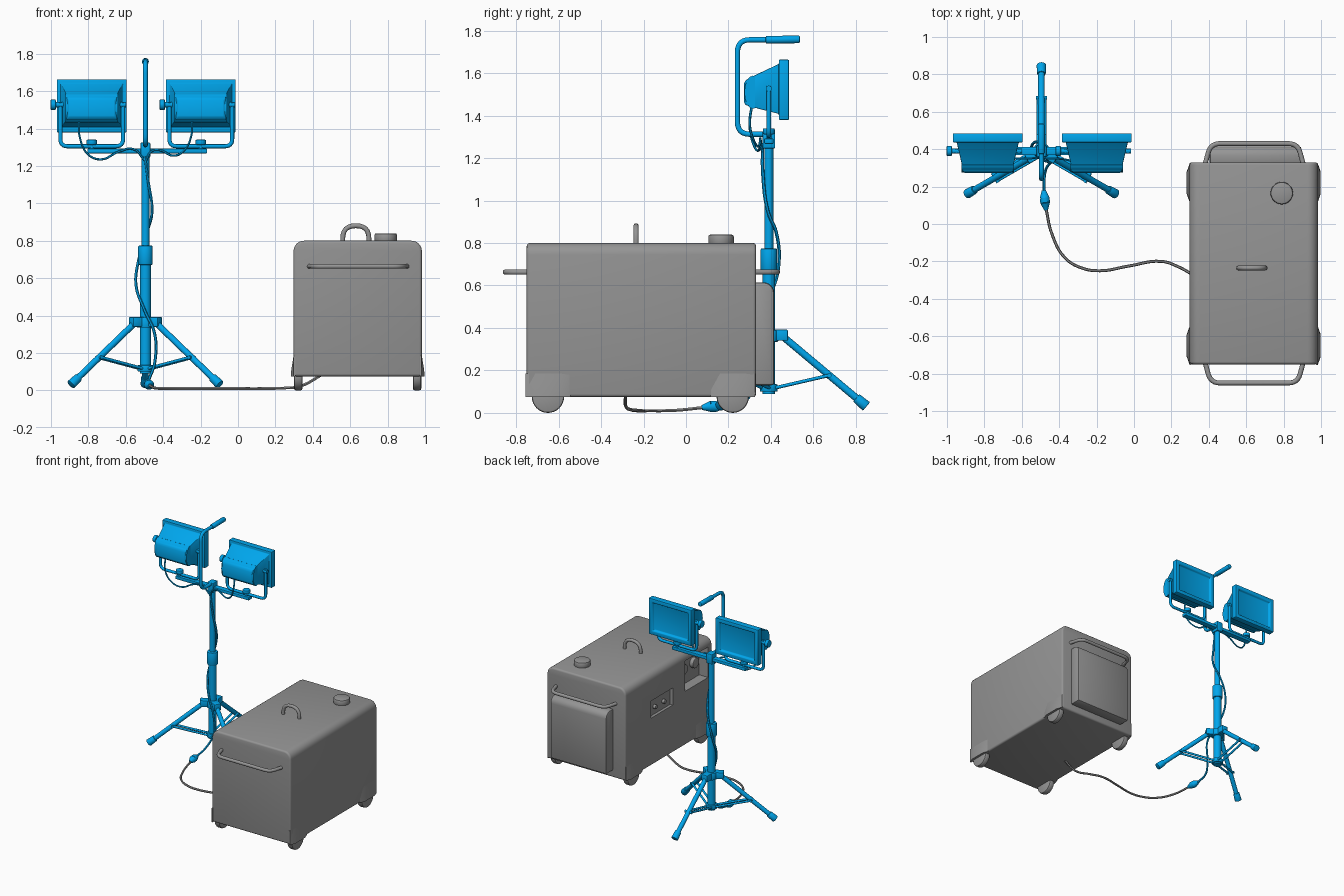
import bpy, bmesh, math
from mathutils import Vector as V

if "Cube" in bpy.data.objects:
    bpy.data.objects.remove(bpy.data.objects["Cube"])

blue = bpy.data.materials.new("blue_paint")
blue.diffuse_color = (0.0, 0.38, 0.84, 1)
blue.use_nodes = True
blue.node_tree.nodes["Principled BSDF"].inputs["Base Color"].default_value = blue.diffuse_color
grey = bpy.data.materials.new("dark_grey")
grey.diffuse_color = (0.3, 0.3, 0.3, 1)
grey.use_nodes = True
grey.node_tree.nodes["Principled BSDF"].inputs["Base Color"].default_value = grey.diffuse_color


def finish(ob, mat=None, bevel=0, segs=2):
    bpy.ops.object.select_all(action='DESELECT')
    ob.select_set(True)
    bpy.context.view_layer.objects.active = ob
    if not ob.data.materials:
        ob.data.materials.append(mat or grey)
    if bevel:
        m = ob.modifiers.new("bevel", 'BEVEL')
        m.width, m.segments, m.limit_method = bevel, segs, 'ANGLE'
        bpy.ops.object.modifier_apply(modifier=m.name)
    bpy.ops.object.shade_smooth_by_angle(angle=math.radians(38))
    return ob


def from_bm(name, bm, mat=None, bevel=0, segs=2):
    bmesh.ops.recalc_face_normals(bm, faces=bm.faces)
    me = bpy.data.meshes.new(name)
    bm.to_mesh(me)
    bm.free()
    ob = bpy.data.objects.new(name, me)
    bpy.context.collection.objects.link(ob)
    return finish(ob, mat, bevel, segs)


def loft(name, rings, mat=None, bevel=0, segs=2):
    bm = bmesh.new()
    rs = [[bm.verts.new(p) for p in r] for r in rings]
    n = len(rs[0])
    for a, b in zip(rs, rs[1:]):
        for i in range(n):
            bm.faces.new((a[i], a[(i + 1) % n], b[(i + 1) % n], b[i]))
    bm.faces.new(rs[0])
    bm.faces.new(rs[-1])
    return from_bm(name, bm, mat, bevel, segs)


def box(name, lo, hi, mat=None, bevel=0, segs=2):
    rings = [[(lo[0], lo[1], z), (hi[0], lo[1], z), (hi[0], hi[1], z), (lo[0], hi[1], z)]
             for z in (lo[2], hi[2])]
    return loft(name, rings, mat, bevel, segs)


def rod(name, a, b, r, mat=None, r2=None, bevel=0, n=20):
    a, b = V(a), V(b)
    bm = bmesh.new()
    bmesh.ops.create_cone(bm, cap_ends=True, segments=n, radius1=r,
                          radius2=r if r2 is None else r2, depth=(b - a).length)
    q = (b - a).to_track_quat('Z', 'Y')
    for v in bm.verts:
        v.co = q @ v.co + (a + b) / 2
    return from_bm(name, bm, mat, bevel)


def tube(name, pts, r, mat=None, corner=0):
    """Tube along a path: filleted polyline when corner > 0, else a flowing cable."""
    pts = [V(p) for p in pts]
    cu = bpy.data.curves.new(name, 'CURVE')
    cu.dimensions, cu.bevel_depth, cu.use_fill_caps = '3D', r, True
    cu.bevel_resolution = 3 if corner else 1
    if corner:
        path = [pts[0]]
        for p, c, q in zip(pts, pts[1:], pts[2:]):
            a = c + (p - c).normalized() * corner
            b = c + (q - c).normalized() * corner
            path += [a.lerp(c, t / 6).lerp(c.lerp(b, t / 6), t / 6) for t in range(7)]
        path.append(pts[-1])
        s = cu.splines.new('POLY')
        s.points.add(len(path) - 1)
        for sp, p in zip(s.points, path):
            sp.co = (*p, 1)
    else:
        s = cu.splines.new('BEZIER')
        s.resolution_u = 6
        s.bezier_points.add(len(pts) - 1)
        for bp, p in zip(s.bezier_points, pts):
            bp.co = p
            bp.handle_left_type = bp.handle_right_type = 'AUTO'
    ob = bpy.data.objects.new(name, cu)
    bpy.context.collection.objects.link(ob)
    bpy.ops.object.select_all(action='DESELECT')
    ob.select_set(True)
    bpy.context.view_layer.objects.active = ob
    bpy.ops.object.convert(target='MESH')
    return finish(bpy.context.view_layer.objects.active, mat)


# ---- generator housing: rounded-top profile run along y
X0, X1, Y0, Y1, R = 0.297, 0.983, -0.75, 0.33, 0.055
arc = [(math.cos(t * math.pi / 12), math.sin(t * math.pi / 12)) for t in range(7)]
prof = [(X1, 0.075)] + [(X1 - R + R * c, 0.8 - R + R * s) for c, s in arc]
prof += [(X0 + R - R * c, 0.8 - R + R * s) for c, s in reversed(arc)] + [(X0, 0.075)]
body = loft("generator_housing", [[(x, y, z) for x, z in prof] for y in (Y0, Y1)], bevel=0.014, segs=3)

# recesses in the left side for the control panel and the outlets
for lo, hi in (((0.2, -0.26, 0.45), (0.32, 0.01, 0.585)), ((0.2, -0.70, 0.50), (0.375, -0.41, 0.74))):
    cut = box("recess_cutter", lo, hi)
    m = body.modifiers.new("recess", 'BOOLEAN')
    m.operation, m.solver, m.object = 'DIFFERENCE', 'EXACT', cut
    bpy.context.view_layer.objects.active = body
    bpy.ops.object.modifier_apply(modifier=m.name)
    bpy.data.objects.remove(cut)
finish(body)
for y in (-0.06, -0.17):
    rod("control_knob", (0.325, y, 0.51), (0.298, y, 0.51), 0.016, bevel=0.004)
for y in (-0.48, -0.62):
    rod("outlet_socket", (0.38, y, 0.63), (0.345, y, 0.63), 0.04, bevel=0.006)

# rear cover with rounded top, fuel cap, handles
cover = [(0.32, 0.13), (0.415, 0.13)] + [(0.365 + 0.05 * c, 0.565 + 0.05 * s) for c, s in arc] + [(0.32, 0.615)]
loft("rear_cover", [[(x, y, z) for y, z in cover] for x in (0.405, 0.895)], bevel=0.012)
rod("fuel_cap", (0.79, 0.165, 0.79), (0.79, 0.165, 0.84), 0.06, bevel=0.01, n=32)
tube("lifting_handle", [(0.56, -0.235, 0.79), (0.56, -0.235, 0.88), (0.70, -0.235, 0.88),
                        (0.70, -0.235, 0.79)], 0.013, corner=0.068)
for name, ya, yb in (("front_handle", -0.74, -0.85), ("rear_handle", 0.32, 0.43)):
    tube(name, [(0.38, ya, 0.663), (0.41, yb, 0.663), (0.875, yb, 0.663), (0.905, ya, 0.663)],
         0.013, corner=0.05)

# wheels tucked under gently flared fenders
for side in (-1, 1):
    for y in (-0.65, 0.22):
        xo = 0.64 + side * 0.34
        rod("wheel", (xo, y, 0.076), (xo - side * 0.045, y, 0.076), 0.076, bevel=0.01, n=32)
        loft("wheel_fender", [[(0.64 + side * (0.342 + e), y + w, z)
                               for w, e in ((-0.105, -0.01), (-0.105, 0), (-0.06, out), (0.06, out),
                                            (0.105, 0), (0.105, -0.01))]
                              for z, out in ((0.075, 0.016), (0.11, 0.013), (0.185, 0.001))])

# ---- light stand mast
CX, CY = -0.495, 0.39
def at(dx, dy, z):
    return (CX + dx, CY + dy, z)
rod("lower_mast", at(0, 0, 0.09), at(0, 0, 0.69), 0.029, blue)
rod("upper_mast", at(0, 0, 0.68), at(0, 0, 1.31), 0.021, blue)
rod("mast_clamp", at(0, 0, 0.67), at(0, 0, 0.775), 0.039, blue, bevel=0.008)
rod("upper_hub", at(0, 0, 0.335), at(0, 0, 0.39), 0.045, blue, bevel=0.005)
rod("lower_hub", at(0, 0, 0.10), at(0, 0, 0.135), 0.042, blue, bevel=0.005)

# tripod legs with twin braces and rubber feet
for ang in (90, 210, 330):
    d = V((math.cos(math.radians(ang)), math.sin(math.radians(ang)), 0))
    t = V((-d.y, d.x, 0))
    def leg(r, z, off=0):
        return V((CX, CY, z)) + d * r + t * off
    loft("leg_bracket", [[leg(r, 0.34, -0.027), leg(r, 0.34, 0.027), leg(r, 0.392, 0.027), leg(r, 0.392, -0.027)]
                         for r in (0.02, 0.09)], blue, bevel=0.006)
    top, foot = leg(0.06, 0.365), leg(0.46, 0.03)
    rod("tripod_leg", top, foot, 0.017, blue)
    rod("leg_foot", foot.lerp(top, 0.12), foot, 0.023, blue, r2=0.026, bevel=0.004)
    for o in (-0.02, 0.02):
        rod("leg_brace", leg(0.03, 0.118, o), leg(0.29, 0.178, o), 0.008, blue, n=10)
    rod("brace_pin", leg(0.285, 0.176, -0.03), leg(0.285, 0.176, 0.03), 0.01, blue, n=10)

# crossbar and carrying hook
box("crossbar", at(-0.31, -0.022, 1.267), at(0.33, 0.022, 1.292), blue, bevel=0.004)
box("crossbar_socket", at(-0.026, -0.03, 1.245), at(0.026, 0.03, 1.325), blue, bevel=0.006)
tube("carry_hook", [at(0, 0.02, 1.312), at(0, -0.148, 1.312), at(0, -0.148, 1.757), at(0, 0.13, 1.757)],
     0.013, blue, corner=0.06)
rod("hook_grip", at(0, -0.015, 1.757), at(0, 0.146, 1.759), 0.018, blue, bevel=0.006)

# ---- floodlights: tapered housing lofted from back to recessed glass
lamp = [(0.272, 0.122, 1.465, 1.55), (0.281, 0.133, 1.45, 1.566), (0.32, 0.139, 1.438, 1.588),
        (0.437, 0.166, 1.408, 1.643), (0.437, 0.186, 1.38, 1.663), (0.485, 0.186, 1.38, 1.663),
        (0.485, 0.155, 1.41, 1.633), (0.468, 0.148, 1.417, 1.626)]
for cx in (-0.782, -0.199):
    loft("floodlight", [[(cx - w, y, a), (cx + w, y, a), (cx + w, y, b), (cx - w, y, b)]
                        for y, w, a, b in lamp], blue, bevel=0.004)
    # rounded reflector drum at the back
    drum = [(0.315 + 0.04 * s, 1.51 + 0.078 * c) for c, s in
            ((math.cos(k * math.pi / 8), math.sin(k * math.pi / 8)) for k in range(16))]
    loft("reflector_drum", [[(cx + x, y, z) for y, z in drum] for x in (-0.14, 0.14)], blue)
    # swivel yoke
    xl, xr = cx - 0.168, cx + 0.168
    tube("lamp_yoke", [(xl, CY, 1.54), (xl, CY, 1.305), (xr, CY, 1.305), (xr, CY, 1.54)], 0.011, blue, corner=0.04)
    rod("tilt_pivot", (cx - 0.19, CY, 1.527), (cx + 0.183, CY, 1.527), 0.014, blue)
    rod("tilt_knob", (cx - 0.22, CY, 1.527), (cx - 0.192, CY, 1.527), 0.028, blue, bevel=0.005, n=12)
    rod("yoke_knob", (cx, CY, 1.312), (cx, CY, 1.34), 0.028, blue, bevel=0.005, n=12)
    rod("yoke_bolt", (cx, CY, 1.275), (cx, CY, 1.32), 0.012, blue)

# lamp leads, mast cable, plug
C = 0.006
tube("left_lamp_lead", [(-0.85, 0.31, 1.45), (-0.845, 0.30, 1.35), (-0.80, 0.32, 1.26), (-0.73, 0.34, 1.235),
                        (-0.64, 0.35, 1.275), (-0.56, 0.35, 1.29), (-0.50, 0.36, 1.23)], C, blue)
tube("right_lamp_lead", [(-0.245, 0.31, 1.45), (-0.25, 0.30, 1.36), (-0.29, 0.32, 1.28), (-0.345, 0.34, 1.255),
                         (-0.42, 0.35, 1.285), (-0.46, 0.35, 1.28), (-0.495, 0.36, 1.22)], C, blue)
tube("mast_cable", [(-0.497, 0.36, 1.25), (-0.48, 0.362, 1.12), (-0.46, 0.385, 0.95), (-0.485, 0.425, 0.85),
                    (-0.535, 0.435, 0.68), (-0.545, 0.40, 0.56), (-0.50, 0.35, 0.43), (-0.445, 0.33, 0.30),
                    (-0.445, 0.33, 0.15), (-0.475, 0.28, 0.06), (-0.482, 0.18, 0.03)], 0.008, blue)
rod("plug_rear", (-0.482, 0.18, 0.03), (-0.478, 0.14, 0.03), 0.011, blue, r2=0.026)
rod("plug_body", (-0.478, 0.14, 0.03), (-0.475, 0.115, 0.03), 0.026, blue)
rod("plug_nose", (-0.475, 0.115, 0.03), (-0.47, 0.075, 0.025), 0.026, blue, r2=0.011)

# ground cable to the generator
tube("supply_cable", [(-0.47, 0.08, 0.025), (-0.44, -0.05, 0.012), (-0.37, -0.18, 0.01), (-0.28, -0.235, 0.01),
                      (-0.18, -0.25, 0.01), (-0.03, -0.225, 0.01), (0.15, -0.20, 0.01), (0.24, -0.23, 0.012),
                      (0.34, -0.28, 0.025), (0.45, -0.285, 0.085)], 0.008)
